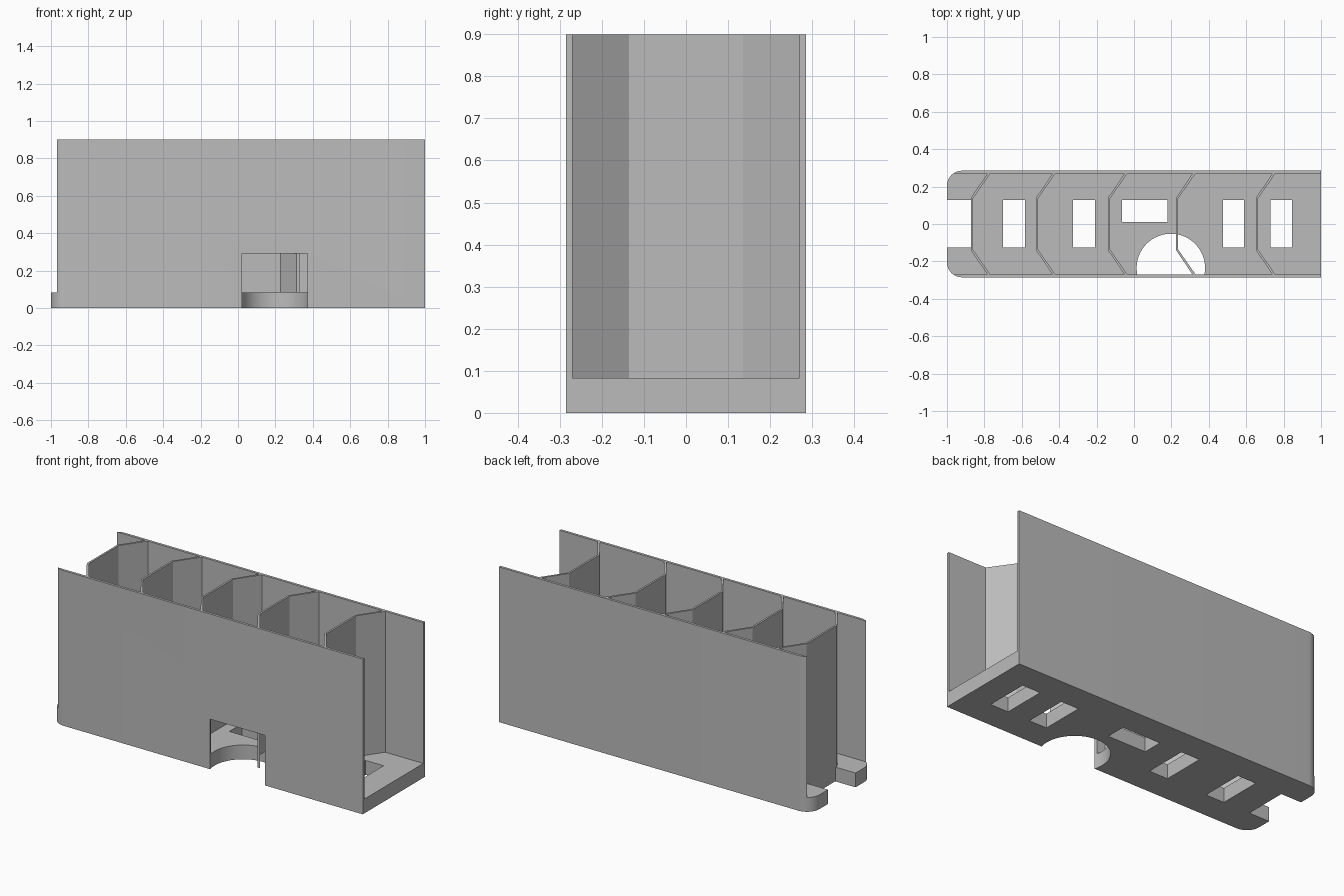
import bpy
import bmesh
from math import cos, sin, pi, radians

HALF_W, INNER_W = 0.285, 0.27      # outer and inner half width
FLOOR, TOP = 0.083, 0.9            # floor thickness and full height

if "Cube" in bpy.data.objects:
    bpy.data.objects.remove(bpy.data.objects["Cube"])

grey = bpy.data.materials.new("plain_grey")
grey.use_nodes = True
grey.diffuse_color = (0.5, 0.5, 0.5, 1)
grey.node_tree.nodes["Principled BSDF"].inputs["Base Color"].default_value = (0.5, 0.5, 0.5, 1)


def prism(name, outline, z0, z1):
    """Extrude a counter-clockwise xy outline from z0 to z1."""
    bm = bmesh.new()
    face = bm.faces.new([bm.verts.new((x, y, z0)) for x, y in outline])
    top = bmesh.ops.extrude_face_region(bm, geom=[face])["geom"]
    for v in top:
        if isinstance(v, bmesh.types.BMVert):
            v.co.z = z1
    bmesh.ops.recalc_face_normals(bm, faces=bm.faces)
    mesh = bpy.data.meshes.new(name)
    bm.to_mesh(mesh)
    bm.free()
    mesh.materials.append(grey)
    obj = bpy.data.objects.new(name, mesh)
    bpy.context.collection.objects.link(obj)
    return obj


def rect(x0, x1, y0, y1):
    return [(x0, y0), (x1, y0), (x1, y1), (x0, y1)]


def arc(cx, cy, r, a0, a1, n):
    return [(cx + r * cos(a0 + (a1 - a0) * i / n), cy + r * sin(a0 + (a1 - a0) * i / n))
            for i in range(n + 1)]


def cut(obj, cutter):
    """Subtract the cutter, apply, and discard it."""
    cutter.hide_render = True
    bpy.ops.object.select_all(action='DESELECT')
    bpy.context.view_layer.objects.active = obj
    obj.select_set(True)
    mod = obj.modifiers.new("cut", 'BOOLEAN')
    mod.operation, mod.solver, mod.object = 'DIFFERENCE', 'EXACT', cutter
    bpy.ops.object.modifier_apply(modifier=mod.name)
    bpy.data.objects.remove(cutter)


# Tray: solid block with two rounded end corners
R = 0.08
outline = [(1, -HALF_W), (1, HALF_W)]
outline += arc(-1 + R, HALF_W - R, R, pi / 2, pi, 12)
outline += arc(-1 + R, -HALF_W + R, R, pi, 1.5 * pi, 12)
tray = prism("tray", outline, 0, TOP)

# Hollow channel between the side walls, and the step at the rounded end
cut(tray, prism("channel", rect(-1.5, 1.5, -INNER_W, INNER_W), FLOOR, 1.2))
cut(tray, prism("end_step", rect(-1.5, -0.967, -0.5, 0.5), FLOOR, 1.2))

# Floor slots and the end notch
slots = [(-1.2, -0.87, -0.125), (-0.70, -0.583, -0.125), (-0.326, -0.208, -0.125),
         (-0.064, 0.18, 0.012), (0.476, 0.588, -0.125), (0.73, 0.845, -0.125)]
for x0, x1, y0 in slots:
    cut(tray, prism("slot", rect(x0, x1, y0, 0.127), -0.1, 0.2))

# Round finger opening through the floor and front wall
cut(tray, prism("finger_opening", arc(0.197, -0.235, 0.183, 0, 2 * pi * 63 / 64, 63), -0.1, 0.29))

# Folded dividers, spaced along the channel
for i, x in enumerate((-0.872, -0.524, -0.139, 0.225, 0.652)):
    left = [(x + 0.088, INNER_W), (x, 0.14), (x, -0.14), (x + 0.088, -INNER_W)]
    right = [(x + 0.104, -INNER_W), (x + 0.011, -0.136), (x + 0.011, 0.136), (x + 0.104, INNER_W)]
    prism(f"divider_{i + 1}", left + right, FLOOR, TOP)

# Smooth only the rounded surfaces
bpy.ops.object.select_all(action='DESELECT')
tray.select_set(True)
bpy.context.view_layer.objects.active = tray
bpy.ops.object.shade_smooth_by_angle(angle=radians(25))
